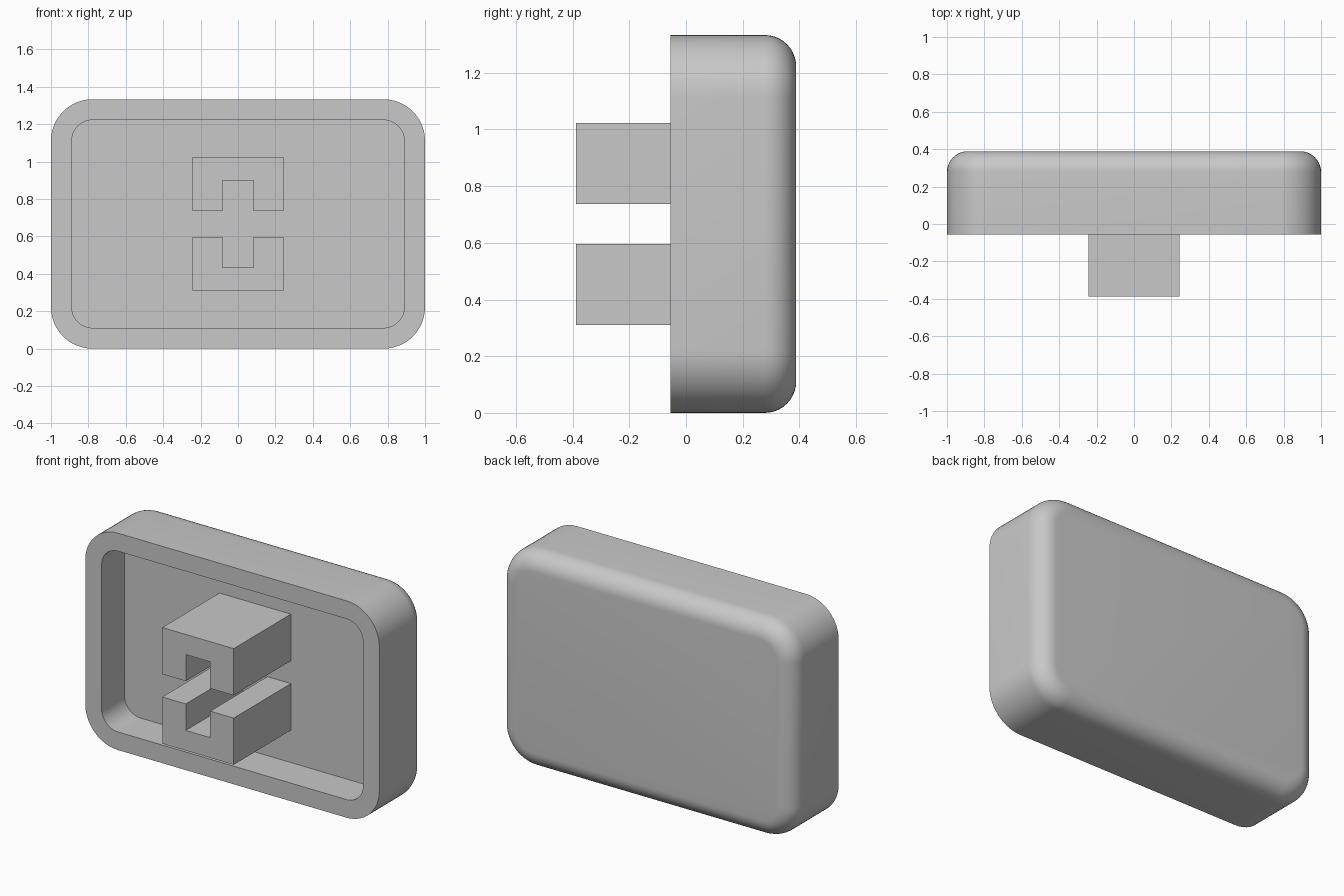
import bpy, bmesh
from math import sin, cos, pi, radians

if "Cube" in bpy.data.objects:
    bpy.data.objects.remove(bpy.data.objects["Cube"], do_unlink=True)

U = 1 / 9                       # design unit: wall thickness and fillet radius
HALF_W, HALF_H = 9 * U, 6 * U
FRONT, FLOOR, BACK = -0.5 * U, 1.5 * U, 3.5 * U
PEG_TIP = -3.5 * U
CORNER_STEPS, FILLET_STEPS = 12, 10

grey = bpy.data.materials.new("plain grey")
grey.use_nodes = True
colour = (0.58, 0.58, 0.58, 1)
grey.diffuse_color = colour
grey.node_tree.nodes["Principled BSDF"].inputs["Base Color"].default_value = colour


def finish(bm, name):
    bmesh.ops.recalc_face_normals(bm, faces=bm.faces)
    mesh = bpy.data.meshes.new(name)
    bm.to_mesh(mesh)
    bm.free()
    mesh.materials.append(grey)
    obj = bpy.data.objects.new(name, mesh)
    bpy.context.collection.objects.link(obj)
    return obj


def rounded_ring(bm, y, inset):
    """Rounded rectangle at depth y, shrunk by inset with concentric corners."""
    radius = 2 * U - inset
    cx, cz = HALF_W - 2 * U, HALF_H - 2 * U
    ring = []
    for quarter, (sx, sz) in enumerate([(1, 1), (-1, 1), (-1, -1), (1, -1)]):
        for i in range(CORNER_STEPS + 1):
            a = (quarter + i / CORNER_STEPS) * pi / 2
            ring.append(bm.verts.new((sx * cx + radius * cos(a), y,
                                      HALF_H + sz * cz + radius * sin(a))))
    return ring


# Hollow cap: cavity floor, cavity wall, rim, outer wall, back fillet, back
bm = bmesh.new()
steps = [(FLOOR, U), (FRONT, U), (FRONT, 0)]
for i in range(FILLET_STEPS + 1):
    a = i / FILLET_STEPS * pi / 2
    steps.append((BACK - U + U * sin(a), U * (1 - cos(a))))
rings = [rounded_ring(bm, y, inset) for y, inset in steps]
for a, b in zip(rings, rings[1:]):
    for i in range(len(a)):
        j = (i + 1) % len(a)
        bm.faces.new((a[i], a[j], b[j], b[i]))
bm.faces.new(rings[0])
bm.faces.new(rings[-1])
cap = finish(bm, "hollow_cap")
bpy.ops.object.select_all(action="DESELECT")
cap.select_set(True)
bpy.context.view_layer.objects.active = cap
bpy.ops.object.shade_smooth_by_angle(angle=radians(30))

# Pair of facing U-shaped mounting prongs standing on the cavity floor
half_width, half_slot = 0.243, 0.083
near, slot_end, far = 0.07, 0.233, 0.357
profile = [(half_width, near), (half_width, far), (-half_width, far),
           (-half_width, near), (-half_slot, near), (-half_slot, slot_end),
           (half_slot, slot_end), (half_slot, near)]
for name, side in (("upper_prong", 1), ("lower_prong", -1)):
    bm = bmesh.new()
    face = bm.faces.new([bm.verts.new((x, PEG_TIP, HALF_H + side * z))
                         for x, z in profile])
    result = bmesh.ops.extrude_face_region(bm, geom=[face], use_keep_orig=True)
    moved = [v for v in result["geom"] if isinstance(v, bmesh.types.BMVert)]
    bmesh.ops.translate(bm, verts=moved, vec=(0, FLOOR - PEG_TIP, 0))
    finish(bm, name)
